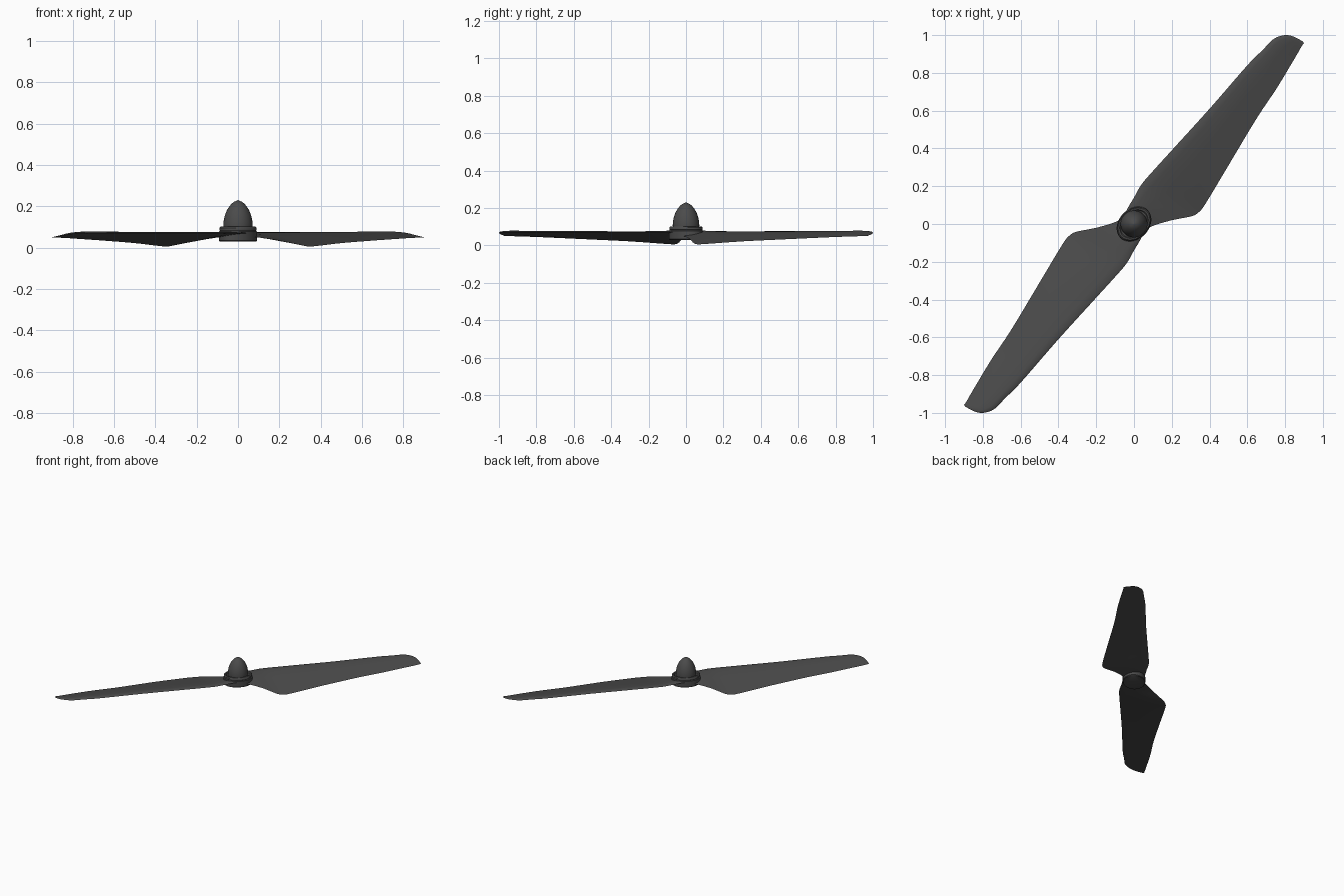
import bpy
import math
from mathutils import Vector, Matrix

cube = bpy.data.objects.get("Cube")
if cube:
    bpy.data.objects.remove(cube, do_unlink=True)

grey = bpy.data.materials.new("dark_grey_plastic")
grey.use_nodes = True
colour = (0.07, 0.07, 0.07, 1)
grey.diffuse_color = colour
grey.node_tree.nodes["Principled BSDF"].inputs["Base Color"].default_value = colour


def make_object(name, verts, faces, angle=40):
    mesh = bpy.data.meshes.new(name)
    mesh.from_pydata(verts, [], faces)
    mesh.materials.append(grey)
    obj = bpy.data.objects.new(name, mesh)
    bpy.context.collection.objects.link(obj)
    bpy.ops.object.select_all(action="DESELECT")
    obj.select_set(True)
    bpy.context.view_layer.objects.active = obj
    bpy.ops.object.shade_smooth_by_angle(angle=math.radians(angle))
    return obj


def bridge(rings, size):
    """Quads between successive closed rings, plus both end caps."""
    faces = []
    for i in range(rings - 1):
        for j in range(size):
            k = (j + 1) % size
            a, b = i * size, (i + 1) * size
            faces.append((a + j, a + k, b + k, b + j))
    faces.append(tuple(reversed(range(size))))
    faces.append(tuple(range((rings - 1) * size, rings * size)))
    return faces


def lathe(name, profile, squash=1.0, sides=48):
    """Turned part, optionally narrowed across the blade direction."""
    turn = Matrix.Rotation(math.radians(45), 3, "Z")
    verts = []
    for r, z in profile:
        for s in range(sides):
            a = math.tau * s / sides
            verts.append(turn @ Vector((r * math.cos(a), squash * r * math.sin(a), z)))
    return make_object(name, verts, bridge(len(profile), sides))


def spline(p0, p1, p2, p3, t):
    return 0.5 * (2 * p1 + (p2 - p0) * t + (2 * p0 - 5 * p1 + 4 * p2 - p3) * t * t
                  + (3 * p1 - p0 - 3 * p2 + p3) * t ** 3)


def smooth_path(points, steps=4):
    pts = [Vector(p) for p in points]
    ext = [pts[0]] + pts + [pts[-1]]
    out = [spline(*ext[i:i + 4], s / steps) for i in range(len(pts) - 1) for s in range(steps)]
    return out + [pts[-1]]


# Matching points along the leading and trailing edges of one blade
leading = [(-.05, .05, .07), (-.03, .09, .075), (0, .14, .075), (.04, .21, .075),
           (.1, .28, .075), (.2, .39, .075), (.4, .61, .075), (.6, .84, .075),
           (.68, .92, .075), (.74, .98, .075), (.8, 1, .072), (.85, .99, .063),
           (.895, .965, .053)]
trailing = [(.05, -.04, .05), (.1, -.01, .048), (.2, .02, .033), (.3, .04, .012),
            (.34, .06, .005), (.38, .11, .007), (.5, .31, .021), (.65, .56, .033),
            (.75, .71, .04), (.82, .825, .045), (.87, .91, .048), (.89, .945, .05),
            (.9, .957, .051)]

# Thin aerofoil section: (position along chord, height share)
section = [(0, 0), (.04, .6), (.15, 1), (.4, .9), (.7, .5), (1, .1),
           (.7, -.1), (.4, -.1), (.15, -.1), (.04, -.1)]


def blade(name, angle):
    spin = Matrix.Rotation(angle, 3, "Z")
    stations = list(zip(smooth_path(leading), smooth_path(trailing)))
    verts = []
    for lead, trail in stations:
        thick = min(0.012, 0.06 * (trail - lead).length)
        for u, h in section:
            p = lead.lerp(trail, u)
            p.z += h * thick - 0.004 * (1 - u)
            verts.append(spin @ p)
    return make_object(name, verts, bridge(len(stations), len(section)), 50)


blade("right_rear_blade".replace("right", "left"), 0)
blade("right_front_blade", math.pi)

# Hub body and the stepped collar above the blade roots
lathe("hub", [(.098, .03), (.103, .034), (.103, .078), (.098, .082)], .77)
lathe("hub_collar", [(.094, .08), (.1, .084), (.1, .096), (.094, .102), (.085, .102),
                     (.08, .096)], .77)

# Bullet-shaped spinner
nose = [(.07, .09), (.071, .105)]
for i in range(1, 15):
    t = i / 14
    nose.append((max(.001, .071 * (1 - t ** 2) ** .62), .105 + .125 * t))
lathe("spinner", nose)
